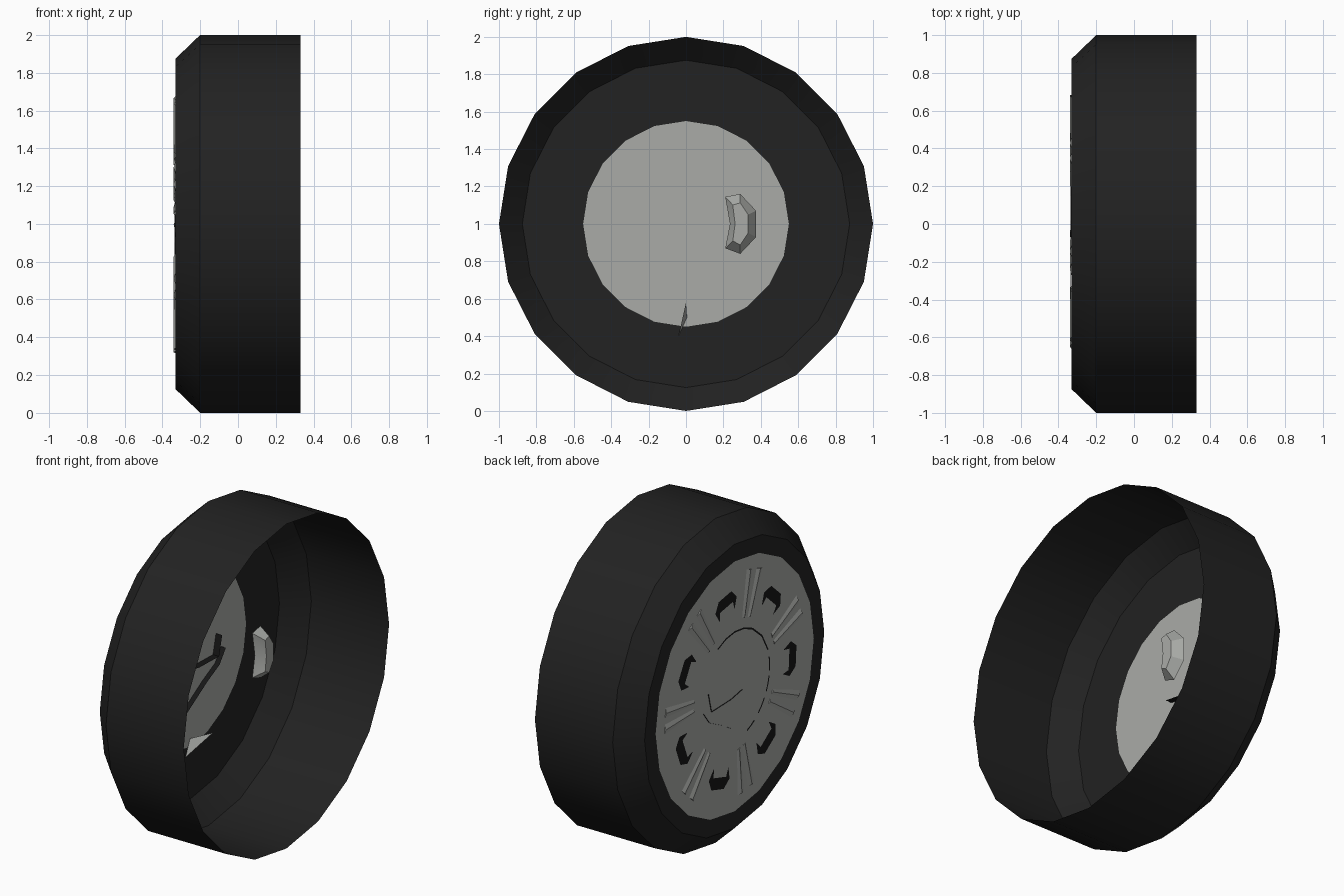
import bpy, math

if "Cube" in bpy.data.objects:
    bpy.data.objects.remove(bpy.data.objects["Cube"])

def material(name, rgb):
    m = bpy.data.materials.new(name)
    m.diffuse_color = (*rgb, 1)
    m.use_nodes = True
    m.node_tree.nodes["Principled BSDF"].inputs["Base Color"].default_value = m.diffuse_color
    return m

RUBBER = material("rubber black", (0.016, 0.016, 0.016))
METAL = material("hub grey", (0.40, 0.41, 0.39))
DARK = material("slot black", (0.008, 0.008, 0.008))
N = 20          # sides of the wheel
SPOKES = 7

def polar(x, r, deg):
    a = math.radians(deg)
    return (x, -r * math.sin(a), 1 + r * math.cos(a))

def build(name, verts, faces, mat, smooth=True):
    me = bpy.data.meshes.new(name)
    me.from_pydata(verts, [], faces)
    me.materials.append(mat)
    ob = bpy.data.objects.new(name, me)
    bpy.context.collection.objects.link(ob)
    if smooth:
        bpy.ops.object.select_all(action='DESELECT')
        ob.select_set(True)
        bpy.context.view_layer.objects.active = ob
        bpy.ops.object.shade_smooth_by_angle(angle=math.radians(30))
    return ob

def lathe(name, profile, mat):
    """Revolve (x, radius) points about the axle."""
    verts = [polar(x, r, 360 * i / N) for x, r in profile for i in range(N)]
    faces = [(k * N + i, k * N + (i + 1) % N, (k + 1) * N + (i + 1) % N, (k + 1) * N + i)
             for k in range(len(profile) - 1) for i in range(N)]
    return build(name, verts, faces, mat)

# tyre: open-backed shell with a chamfered shoulder
lathe("tyre", [(0.33, 1.0), (-0.20, 1.0), (-0.33, 0.875), (-0.33, 0.55)], RUBBER)

# flat hub disc just in front of the tyre wall
build("hub_disc", [polar(-0.332, 0.77, 360 * i / N) for i in range(N)],
      [tuple(reversed(range(N)))], METAL, False)

# slots: dark outer plate with a grey inner slope
slot_v, slot_f, lip_v, lip_f = [], [], [], []
for k in range(SPOKES):
    a = 42.2 + k * 360 / SPOKES
    b = len(slot_v)
    slot_v += [polar(-0.3335, r, a + d) for r, d in
               [(0.48, -9), (0.55, -11), (0.60, -6), (0.60, 6), (0.55, 11), (0.48, 9)]]
    slot_f.append(tuple(range(b, b + 6)))
    b = len(lip_v)
    lip_v += [polar(x, r, a + d) for x, r, d in
              [(-0.334, 0.47, -9), (-0.335, 0.53, -7), (-0.335, 0.53, 7), (-0.334, 0.47, 9)]]
    lip_f.append(tuple(range(b, b + 4)))
build("hub_slots", slot_v, slot_f, DARK, False)
build("slot_slopes", lip_v, lip_f, METAL, False)

# spokes: twin low ridges between the slots
v, f = [], []
for k in range(SPOKES):
    a = math.radians(16.5 + k * 360 / SPOKES)
    for side in (-1, 1):
        b = len(v)
        for r, spread, w in ((0.40, 0.028, 0.015), (0.68, 0.05, 0.03)):
            for off, x in ((-w, -0.332), (0, -0.340), (w, -0.332)):
                t = side * spread + off
                v.append((x, -(r * math.sin(a) + t * math.cos(a)),
                          1 + r * math.cos(a) - t * math.sin(a)))
        f += [(b, b + 1, b + 4, b + 3), (b + 1, b + 2, b + 5, b + 4),
              (b, b + 2, b + 1), (b + 3, b + 4, b + 5)]
build("spoke_ridges", v, f, METAL)

# broken dark seam round the centre cap
v, f = [], []
for start, end in ((-30, 0), (0, 30), (30, 72), (80, 95), (100, 116), (122, 138), (146, 160)):
    b = len(v)
    v += [polar(-0.3345, r, d) for d in (start, (start + end) / 2, end) for r in (0.332, 0.342)]
    f += [(b, b + 1, b + 3, b + 2), (b + 2, b + 3, b + 5, b + 4)]
build("centre_seam", v, f, DARK, False)

# dark strips standing on the inside of the hub and just breaking its front
def strip(name, path, depth):
    v = [(x, y, z) for y, z in path for x in (-0.337, depth)]
    f = [(2 * i, 2 * i + 1, 2 * i + 3, 2 * i + 2) for i in range(len(path) - 1)]
    build(name, v, f, DARK, False)

strip("upper_strip", [(-0.07, 0.955), (0.04, 0.935), (0.23, 0.93), (0.26, 1.05)], -0.29)
strip("lower_strip", [(-0.07, 0.69), (0.13, 0.81), (0.25, 0.87), (0.31, 0.95)], -0.30)

# pale sliver low inside the wheel
build("inner_sliver", [(-0.17, 0.0, 0.58), (-0.33, -0.04, 0.40), (-0.33, 0.005, 0.50)],
      [(0, 1, 2)], METAL, False)

# curved lump standing clear inside the wheel
outer = [(0.21, 0.87), (0.29, 0.84), (0.375, 0.93), (0.375, 1.07), (0.29, 1.16), (0.21, 1.145), (0.235, 1.0)]
n = len(outer)
v = [(-0.05, y, z) for y, z in outer]
v += [(0.01, 0.29 + (y - 0.29) * 0.5, 1 + (z - 1) * 0.7) for y, z in outer]
f = [(i, (i + 1) % n, n + (i + 1) % n, n + i) for i in range(n)]
f += [tuple(range(n, 2 * n)), tuple(reversed(range(n)))]
build("inner_lump", v, f, METAL)
